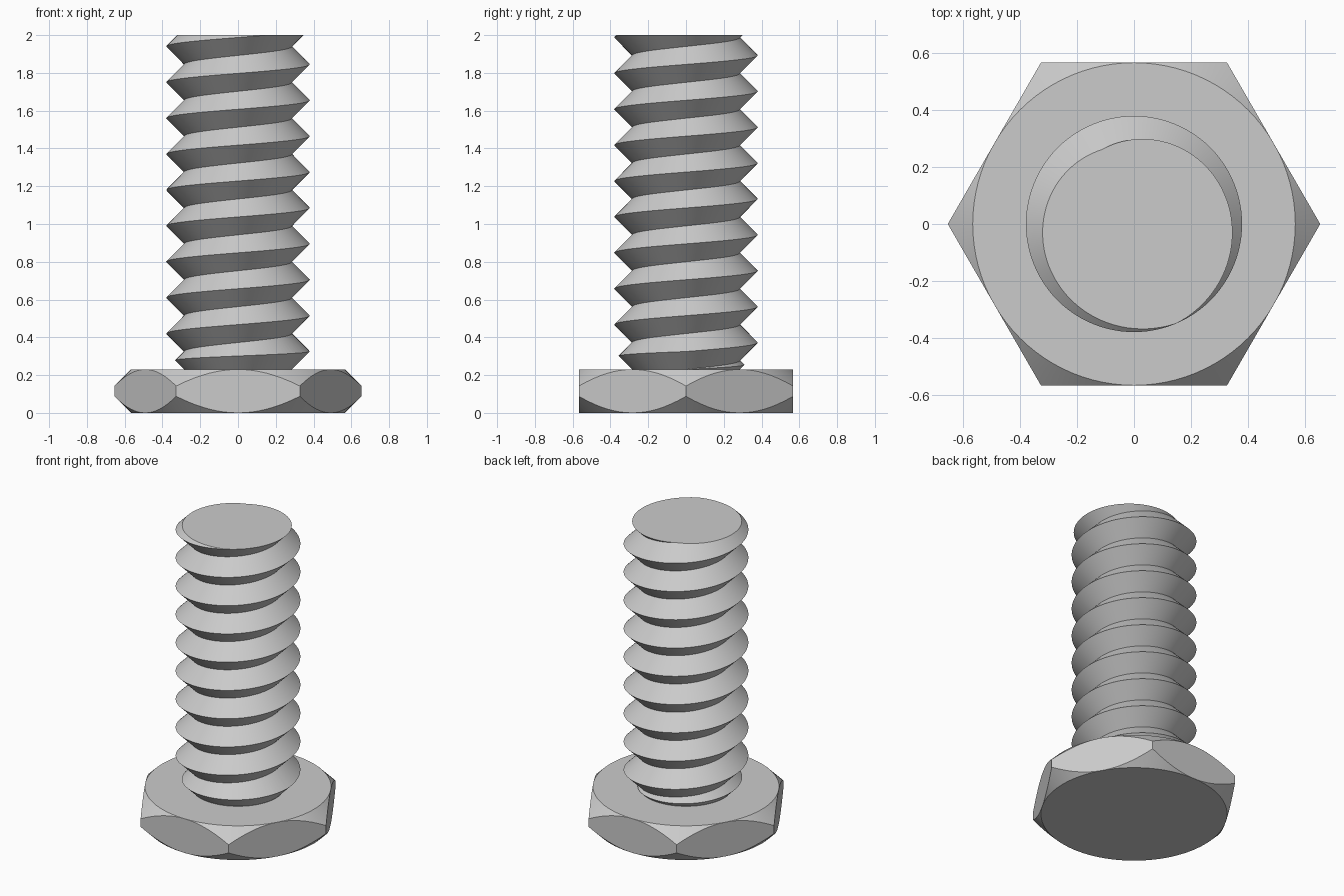
import bpy, bmesh, math
from mathutils import Vector

if "Cube" in bpy.data.objects:
    bpy.data.objects.remove(bpy.data.objects["Cube"], do_unlink=True)

HEAD_H, APOTHEM, TOP = 0.23, 0.567, 2.0
PITCH, CREST, ROOT = 0.19, 0.38, 0.285
SEG = 96

steel = bpy.data.materials.new("grey_steel")
steel.use_nodes = True
steel.diffuse_color = (0.6, 0.6, 0.6, 1)
steel.node_tree.nodes["Principled BSDF"].inputs["Base Color"].default_value = (0.6, 0.6, 0.6, 1)


def polar(r, a, z):
    return Vector((r * math.cos(a), r * math.sin(a), z))


def make_object(name, bm):
    bmesh.ops.recalc_face_normals(bm, faces=bm.faces)
    mesh = bpy.data.meshes.new(name)
    bm.to_mesh(mesh)
    bm.free()
    mesh.materials.append(steel)
    obj = bpy.data.objects.new(name, mesh)
    bpy.context.collection.objects.link(obj)
    return obj


def activate(obj):
    bpy.ops.object.select_all(action='DESELECT')
    obj.select_set(True)
    bpy.context.view_layer.objects.active = obj


def lathe(bm, rings):
    """Join closed rings of vertices and cap both ends."""
    rows = [[bm.verts.new(p) for p in ring] for ring in rings]
    for low, high in zip(rows, rows[1:]):
        for i in range(SEG):
            j = (i + 1) % SEG
            bm.faces.new((low[i], low[j], high[j], high[i]))
    bm.faces.new(rows[0])
    bm.faces.new(rows[-1])


# Hexagonal head, both ends cut by a 45 degree cone
angles = [2 * math.pi * i / SEG for i in range(SEG)]
hex_r = [APOTHEM / math.cos(a % (math.pi / 3) - math.pi / 6) for a in angles]
bm = bmesh.new()
lathe(bm, [
    [polar(APOTHEM, a, 0) for a in angles],
    [polar(r, a, r - APOTHEM) for r, a in zip(hex_r, angles)],
    [polar(r, a, HEAD_H - r + APOTHEM) for r, a in zip(hex_r, angles)],
    [polar(APOTHEM, a, HEAD_H) for a in angles],
])
bmesh.ops.remove_doubles(bm, verts=bm.verts, dist=0.0001)
head = make_object("hex_head", bm)

# Threaded shank: right-handed V thread swept as one helical strip
bm = bmesh.new()
turns = 13
crest, root = [], []
for i in range(turns * SEG + 1):
    a = 2 * math.pi * i / SEG
    z = -0.055 + PITCH * i / SEG
    crest.append(bm.verts.new(polar(CREST, a, z)))
    root.append(bm.verts.new(polar(ROOT, a, z + PITCH / 2)))
for i in range(turns * SEG):
    bm.faces.new((crest[i], crest[i + 1], root[i + 1], root[i]))
    if i + SEG < turns * SEG:
        bm.faces.new((root[i], root[i + 1], crest[i + SEG + 1], crest[i + SEG]))

# Trim the ends flat and close them
for z, up in ((TOP, 1), (HEAD_H - 0.01, -1)):
    bmesh.ops.bisect_plane(bm, geom=bm.verts[:] + bm.edges[:] + bm.faces[:],
                           plane_co=(0, 0, z), plane_no=(0, 0, up), clear_outer=True)
bmesh.ops.remove_doubles(bm, verts=bm.verts, dist=0.00001)
bmesh.ops.holes_fill(bm, edges=[e for e in bm.edges if e.is_boundary], sides=0)
shank = make_object("threaded_shank", bm)

# Cone that makes the thread run out just above the head
bm = bmesh.new()
lathe(bm, [[polar(r, a, z) for a in angles] for r, z in
           ((ROOT + 0.001, 0.1), (ROOT + 0.001, HEAD_H + 0.001), (0.5, 0.445), (0.5, 2.2))])
cutter = make_object("runout_cutter", bm)
cutter.hide_render = True
mod = shank.modifiers.new("runout", 'BOOLEAN')
mod.operation = 'INTERSECT'
mod.solver = 'EXACT'
mod.object = cutter
activate(shank)
bpy.ops.object.modifier_apply(modifier=mod.name)
bpy.data.objects.remove(cutter, do_unlink=True)

for obj in (head, shank):
    activate(obj)
    bpy.ops.object.shade_smooth_by_angle(angle=math.radians(30))
